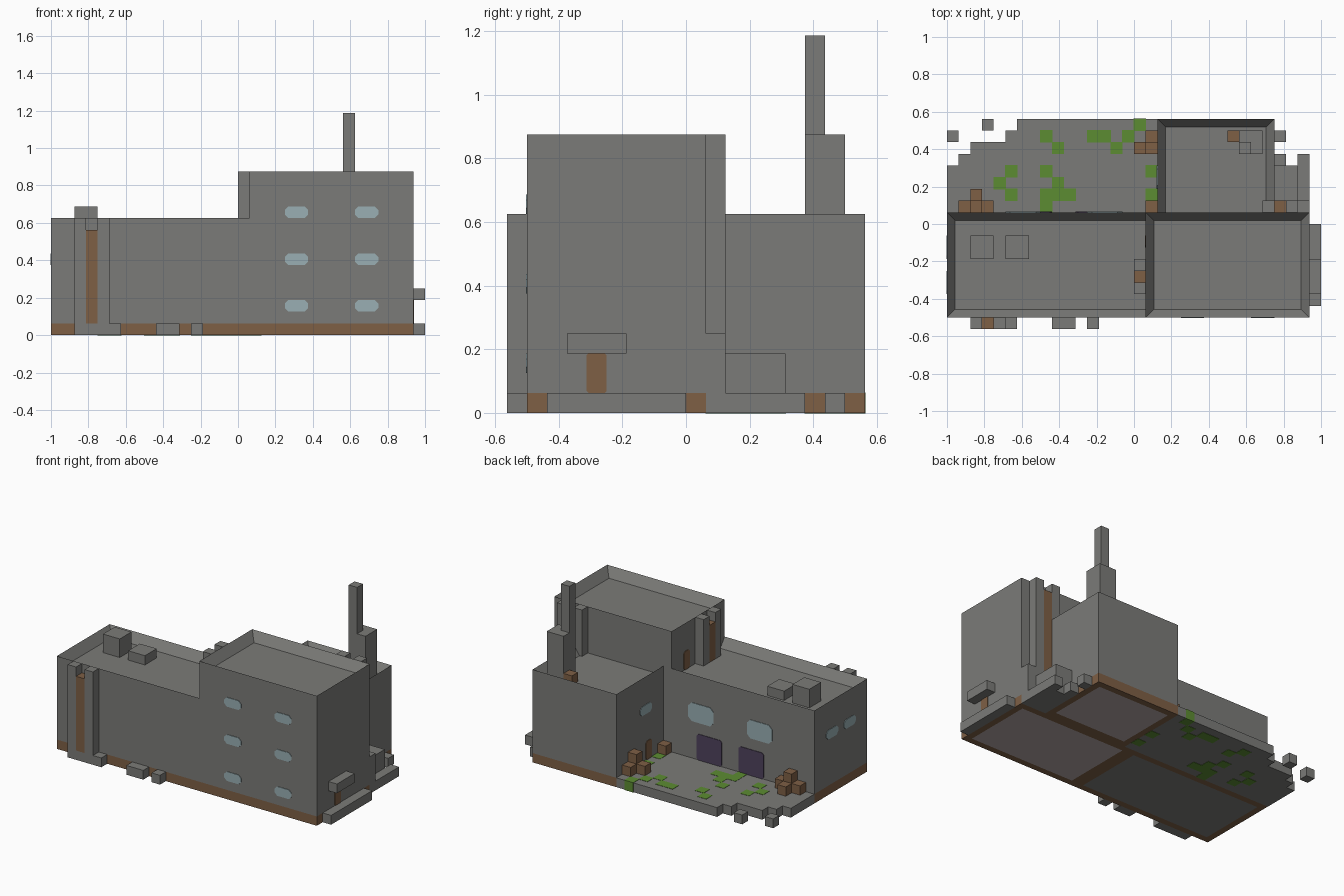
import bpy, bmesh
from mathutils import Vector

if "Cube" in bpy.data.objects:
    bpy.data.objects.remove(bpy.data.objects["Cube"])

U = 1 / 16  # one building block


def material(name, r, g, b):
    m = bpy.data.materials.new(name)
    m.use_nodes = True
    m.diffuse_color = (r, g, b, 1)
    m.node_tree.nodes["Principled BSDF"].inputs["Base Color"].default_value = (r, g, b, 1)
    return m


CONCRETE = material("concrete", .198, .198, .188)
RUST = material("rusty_brown", .209, .115, .06)
GLASS = material("pale_glass", .32, .43, .456)
GRASS = material("grass_green", .107, .262, .032)
PURPLE = material("dark_purple", .078, .054, .107)
FLOOR = material("pale_floor", .456, .385, .385)


def finish(name, bm, *mats):
    bmesh.ops.recalc_face_normals(bm, faces=bm.faces)
    bmesh.ops.scale(bm, vec=(U, U, U), verts=bm.verts)
    mesh = bpy.data.meshes.new(name)
    bm.to_mesh(mesh)
    bm.free()
    for m in mats:
        mesh.materials.append(m)
    ob = bpy.data.objects.new(name, mesh)
    bpy.context.collection.objects.link(ob)
    return ob


def add_box(bm, x0, x1, y0, y1, z0, z1, grow=0):
    lo = Vector((x0, y0, z0)) - Vector((grow,) * 3)
    hi = Vector((x1, y1, z1)) + Vector((grow,) * 3)
    vs = bmesh.ops.create_cube(bm, size=1)["verts"]
    bmesh.ops.scale(bm, vec=hi - lo, verts=vs)
    bmesh.ops.translate(bm, vec=(lo + hi) / 2, verts=vs)


def boxes(name, mat, *items, grow=0):
    bm = bmesh.new()
    for it in items:
        add_box(bm, *it, grow=grow)
    return finish(name, bm, mat)


def inset_face(bm, up):
    face = next(f for f in bm.faces if f.normal.z * up > .9)
    bmesh.ops.inset_region(bm, faces=[face], thickness=1)
    return face


def walled_block(name, x0, x1, y0, y1, top):
    """Block with a sunken roof inside a parapet."""
    bm = bmesh.new()
    add_box(bm, x0, x1, y0, y1, 1, top)
    bm.normal_update()
    roof = inset_face(bm, 1)
    bmesh.ops.translate(bm, vec=(0, 0, -1), verts=roof.verts)
    finish(name, bm, CONCRETE)


def base_course(name, x0, x1, y0, y1, floor):
    """Brown footing with the floor showing underneath."""
    bm = bmesh.new()
    add_box(bm, x0, x1, y0, y1, 0, 1)
    bm.normal_update()
    inset_face(bm, -1).material_index = 1
    finish(name, bm, RUST, floor)


def panel(name, mat, axis, side, at, a0, a1, z0, z1, cut=.3):
    """Thin plate with clipped corners on a wall facing along axis."""
    outline = [(a0 + cut, z0), (a1 - cut, z0), (a1, z0 + cut), (a1, z1 - cut),
               (a1 - cut, z1), (a0 + cut, z1), (a0, z1 - cut), (a0, z0 + cut)]
    bm = bmesh.new()
    f = bm.faces.new([bm.verts.new((at, a, z) if axis == "x" else (a, at, z))
                      for a, z in outline])
    out = bmesh.ops.extrude_face_region(bm, geom=[f])["geom"]
    step = side * .06
    bmesh.ops.translate(bm, vec=(step, 0, 0) if axis == "x" else (0, step, 0),
                        verts=[v for v in out if isinstance(v, bmesh.types.BMVert)])
    finish(name, bm, mat)


# Main volumes
walled_block("low_hall", -16, 2, -8, 1, 10)
walled_block("tower", 1, 15, -8, 1, 14)
walled_block("rear_wing", 2, 12, 0, 9, 10)
base_course("low_hall_base", -16, 1, -8, 1, CONCRETE)
base_course("tower_base", 1, 15, -8, 1, FLOOR)
base_course("rear_wing_base", 2, 12, 1, 9, FLOOR)

# Courtyard slab with a crumbled corner
bm = bmesh.new()
steps = [(-16, 1), (-16, 5), (-15, 5), (-15, 6), (-14, 6), (-14, 7),
         (-11, 7), (-11, 8), (-10, 8), (-10, 9), (2, 9), (2, 1)]
face = bm.faces.new([bm.verts.new((x, y, 0)) for x, y in steps])
top = bmesh.ops.extrude_face_region(bm, geom=[face])["geom"]
bmesh.ops.translate(bm, vec=(0, 0, 1), verts=[v for v in top if isinstance(v, bmesh.types.BMVert)])
finish("courtyard_slab", bm, CONCRETE)

# Grass growing through the slab
tufts = [(0, 8), (-4, 7), (-3, 7), (-1, 7), (-2, 6), (-8, 7), (-7, 6), (-11, 4),
         (-8, 4), (1, 4), (-12, 3), (-11, 2), (-7, 3), (-8, 2), (-8, 1), (-7, 2),
         (-6, 2), (1, 2)]
boxes("grass_tufts", GRASS, *[(x, x + 1, y, y + 1, 0, 1) for x, y in tufts], grow=.03)

# Pilasters flanking drain pipes
boxes("front_pilasters", CONCRETE, (-14, -13, -9, -8, 1, 10), (-12, -11, -9, -8, 1, 10),
      (-14, -10, -9, -8, 0, 1))
boxes("front_pipe", RUST, (-13, -12, -9, -8, 1, 9))
boxes("rear_pilasters", CONCRETE, (11, 12, 1, 2, 9, 14), (13, 14, 1, 2, 1, 14))
boxes("rear_pipe", RUST, (12, 13, 1, 2, 1, 13))
boxes("side_pilasters", CONCRETE, (0, 1, -6, -5, 9, 14), (0, 1, -4, -3, 9, 14))
boxes("side_pipe", RUST, (0, 1, -5, -4, 9, 13))

# Roof equipment and chimney
boxes("roof_vents", CONCRETE, (-14, -12, -3, -1, 9, 11), (-11, -9, -3, -1, 9, 10))
boxes("chimney_base", CONCRETE, (9, 11, 6, 8, 9, 14))
boxes("chimney_stack", CONCRETE, (9, 10, 6, 7, 14, 19))
boxes("roof_crate", RUST, (8, 9, 7, 8, 9, 10))

# Entrance canopy, step and rubble
boxes("canopy", CONCRETE, (15, 16, -6, -3, 3, 4))
boxes("entrance_step", CONCRETE, (15, 16, -7, 0, 0, 1))
boxes("front_rubble", CONCRETE, (-7, -5, -9, -8, 0, 1), (-4, -3, -9, -8, 0, 1))
boxes("side_rubble", CONCRETE, (12, 14, 1, 5, 0, 3), (14, 15, 1, 6, 0, 1),
      (14, 15, 1, 2, 1, 4), (12, 13, 5, 6, 0, 1), (12, 13, 7, 8, 0, 1))
boxes("loose_rubble", CONCRETE, (-16, -15, 7, 8, 0, 1), (-13, -12, 8, 9, 0, 1))

# Crates in the courtyard, some stacked
crates = [(-15, 1, 1), (-14, 1, 1), (-14, 1, 2), (-13, 1, 1), (-14, 2, 1),
          (1, 7, 1), (1, 6, 1), (1, 6, 2), (0, 6, 1), (1, 1, 1)]
for i, (x, y, z) in enumerate(crates):
    boxes(f"crate_{i + 1}", RUST, (x, x + 1, y, y + 1, z, z + 1))

# Windows
for z in (2, 6, 10):
    for x in (4, 10):
        panel("front_window", GLASS, "y", -1, -8, x, x + 2, z, z + 1)
for x in (-4, -11):
    panel("courtyard_window", GLASS, "y", 1, 1, x, x + 3, 5, 7, cut=.4)
for y in (-6, -3):
    panel("left_window", GLASS, "x", -1, -16, y, y + 2, 6, 7)
panel("wing_window", GLASS, "x", -1, 2, 3, 5, 6, 7)

# Doors
for x in (-5, -10):
    panel("courtyard_door", PURPLE, "y", 1, 1, x, x + 3, 1, 3.8, cut=.2)
panel("entrance_door", RUST, "x", 1, 15, -5, -4, 1, 3, cut=.1)
panel("wing_door", RUST, "x", -1, 2, 3, 4, 1, 3, cut=.2)
panel("roof_door", RUST, "x", -1, 1, -2, -1, 9, 11, cut=.2)
